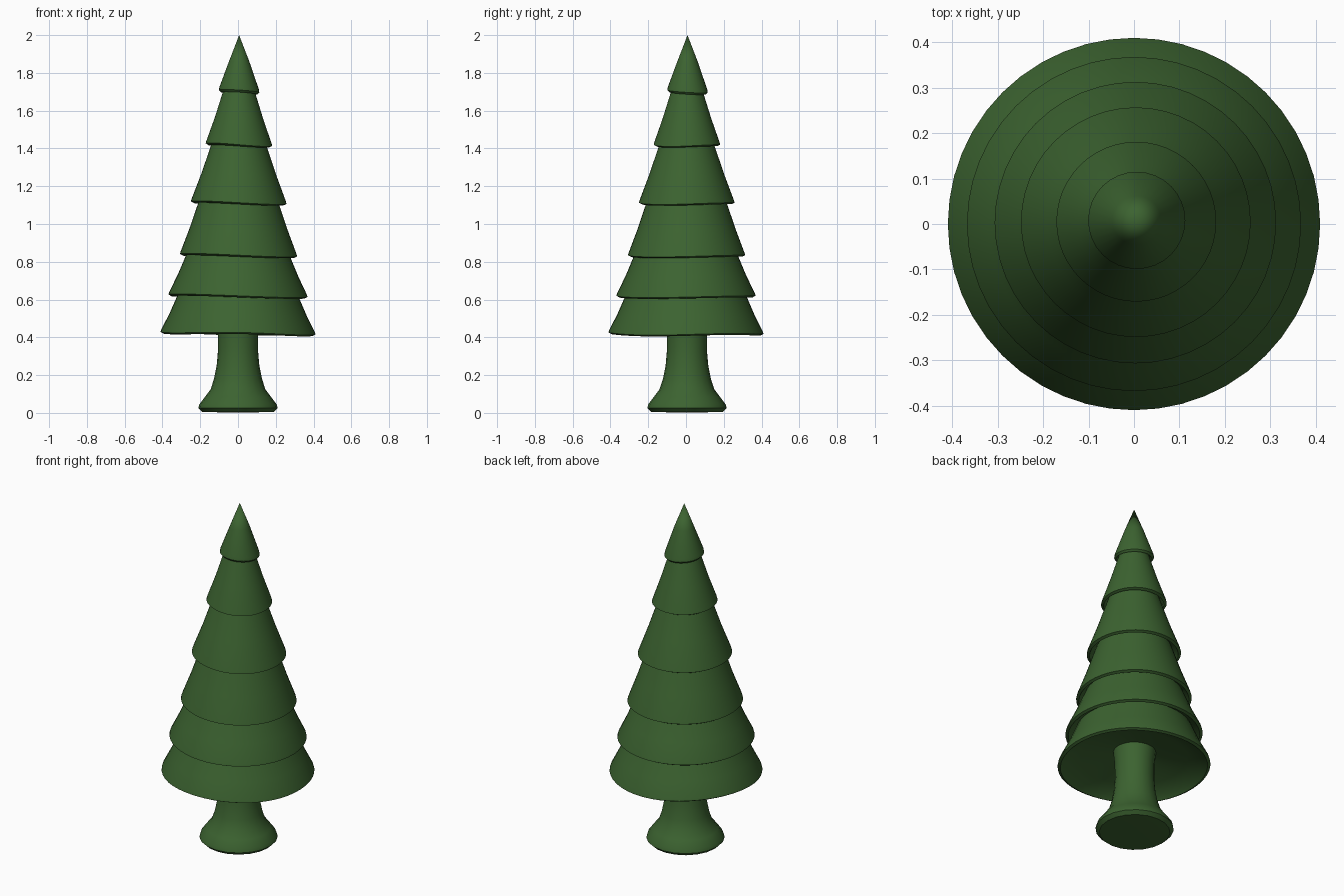
import bpy, bmesh, math

if "Cube" in bpy.data.objects:
    bpy.data.objects.remove(bpy.data.objects["Cube"])

green = bpy.data.materials.new("green")
green.diffuse_color = (0.045, 0.125, 0.03, 1)
green.use_nodes = True
green.node_tree.nodes["Principled BSDF"].inputs["Base Color"].default_value = green.diffuse_color


def lathe(name, profile, sides, centre=(0, 0), wave=None, angle=40):
    """Revolve (radius, z) points around z; radius 0 makes a pole."""
    bm = bmesh.new()
    rings = []
    for r, z in profile:
        if r == 0:
            rings.append([bm.verts.new((centre[0], centre[1], z))] * sides)
            continue
        ring = []
        for i in range(sides):
            a = 2 * math.pi * i / sides
            dz = wave(a, r) if wave else 0
            ring.append(bm.verts.new((centre[0] + r * math.cos(a),
                                      centre[1] + r * math.sin(a), z + dz)))
        rings.append(ring)
    for lo, hi in zip(rings, rings[1:]):
        for i in range(sides):
            j = (i + 1) % sides
            quad = list(dict.fromkeys((lo[i], lo[j], hi[j], hi[i])))
            bm.faces.new(quad)
    bmesh.ops.recalc_face_normals(bm, faces=bm.faces)
    mesh = bpy.data.meshes.new(name)
    bm.to_mesh(mesh)
    bm.free()
    mesh.materials.append(green)
    ob = bpy.data.objects.new(name, mesh)
    bpy.context.collection.objects.link(ob)
    bpy.ops.object.select_all(action='DESELECT')
    ob.select_set(True)
    bpy.context.view_layer.objects.active = ob
    bpy.ops.object.shade_smooth_by_angle(angle=math.radians(angle))
    return ob


# Trunk with a flared foot
lathe("trunk", [(0, 0.005), (0.1, 0.003), (0.19, 0.006), (0.21, 0.025), (0.205, 0.045),
                (0.175, 0.085), (0.145, 0.125), (0.127, 0.18), (0.113, 0.25),
                (0.106, 0.33), (0.107, 0.42), (0.115, 0.50), (0.125, 0.55), (0, 0.56)],
      20, (0, 0.005))

# Foliage tiers: rim radius, rim z, radius and z at the visible top, centre offset
tiers = [(0.410, 0.422, 0.322, 0.615, 0.000),
         (0.368, 0.620, 0.275, 0.832, 0.000),
         (0.310, 0.835, 0.214, 1.108, 0.003),
         (0.253, 1.113, 0.145, 1.420, 0.004),
         (0.176, 1.420, 0.085, 1.698, 0.005)]
for n, (r, z, rt, zt, c) in enumerate(tiers):
    # Rim leans slightly and ripples
    def tilt(a, rad, r=r, n=n):
        lean = -0.007 * math.cos(a)
        ripple = 0.004 * math.sin(3 * a + n) if n == 0 else -0.004 * math.cos(2 * a + math.pi / 2)
        return (lean + ripple) * (rad / r) ** 3
    slope = (zt - z) / (r - rt)
    inner = rt - 0.03
    lathe("foliage_tier_%d" % (n + 1),
          [(0, z + 0.11), (r * 0.3, z + 0.075), (r * 0.7, z + 0.045), (r * 0.9, z + 0.012),
           (r - 0.015, z - 0.008), (r, z), (r - 0.003, z + 0.012),
           ((r + rt) / 2 - 0.002, (z + zt) / 2), (rt, zt),
           (inner, zt + slope * 0.03), (0, zt + slope * 0.03)],
          48, (c, c), tilt)

# Pointed top
lathe("foliage_tip",
      [(0, 1.73), (0.085, 1.705), (0.097, 1.692), (0.107, 1.703),
       (0.104, 1.72), (0.054, 1.86), (0, 2.0)],
      32, (0.006, 0.008), lambda a, r: -0.06 * r * (math.cos(a) + math.sin(a)) if r > 0.09 else 0)
